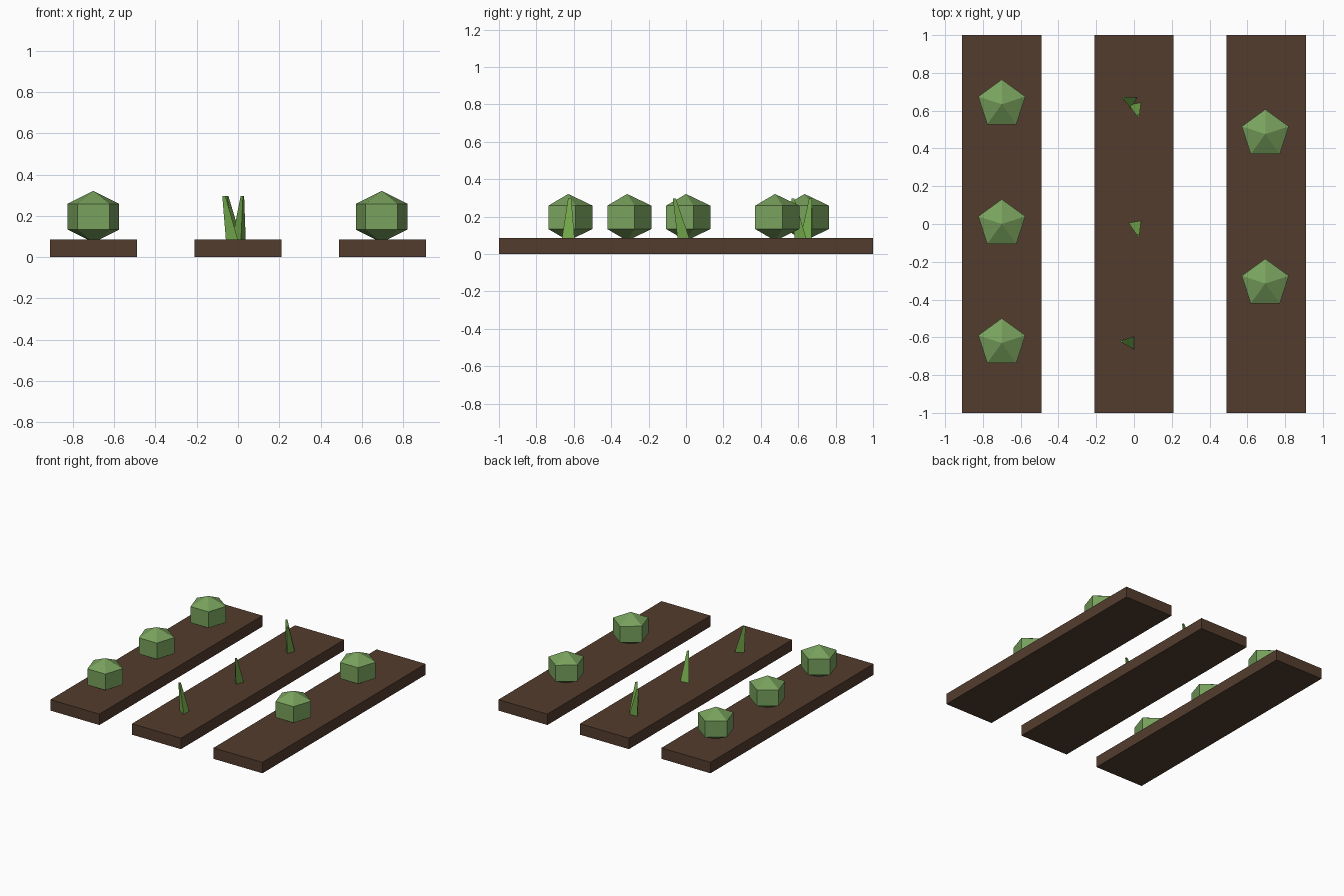
import bpy, bmesh, math
from mathutils import Vector

if "Cube" in bpy.data.objects:
    bpy.data.objects.remove(bpy.data.objects["Cube"])


def material(name, color):
    m = bpy.data.materials.new(name)
    m.diffuse_color = (*color, 1)
    m.use_nodes = True
    m.node_tree.nodes["Principled BSDF"].inputs["Base Color"].default_value = m.diffuse_color
    return m


SOIL = material("soil", (0.088, 0.046, 0.027))
CABBAGE = material("cabbage_green", (0.19, 0.36, 0.11))
LEAF = material("leaf_green", (0.17, 0.39, 0.07))


def add_object(name, bm, mat, loc):
    bmesh.ops.recalc_face_normals(bm, faces=bm.faces)
    mesh = bpy.data.meshes.new(name)
    bm.to_mesh(mesh)
    bm.free()
    mesh.materials.append(mat)
    obj = bpy.data.objects.new(name, mesh)
    obj.location = loc
    bpy.context.collection.objects.link(obj)
    return obj


def bed(x):
    bm = bmesh.new()
    bmesh.ops.create_cube(bm, size=1)
    bmesh.ops.scale(bm, vec=(0.42, 2, 0.085), verts=bm.verts)
    add_object("soil_bed", bm, SOIL, (x, 0, 0.0425))


def cabbage(x, y):
    # five-sided ball: two rings and two poles, one corner facing +y
    bm = bmesh.new()
    rings = [[bm.verts.new((0.131 * math.cos(a), 0.131 * math.sin(a), z))
              for a in (math.pi / 2 + i * math.tau / 5 for i in range(5))]
             for z in (-0.0625, 0.0625)]
    bottom, top = bm.verts.new((0, 0, -0.125)), bm.verts.new((0, 0, 0.125))
    for i in range(5):
        j = (i + 1) % 5
        bm.faces.new((rings[0][i], rings[0][j], rings[1][j], rings[1][i]))
        bm.faces.new((rings[0][j], rings[0][i], bottom))
        bm.faces.new((rings[1][i], rings[1][j], top))
    add_object("cabbage", bm, CABBAGE, (x, y, 0.196))


def leaf(base, tip, turn):
    # three-sided tapering blade leaning from base to tip
    bm = bmesh.new()
    rings = []
    for center, r in ((Vector((*base, 0.075)), 0.04), (Vector((*tip, 0.296)), 0.01)):
        rings.append([bm.verts.new(center + Vector((r * math.cos(a), r * math.sin(a), 0)))
                      for a in (math.radians(turn + 120 * i) for i in range(3))])
    for i in range(3):
        j = (i + 1) % 3
        bm.faces.new((rings[0][i], rings[0][j], rings[1][j], rings[1][i]))
    bm.faces.new(rings[0][::-1])
    bm.faces.new(rings[1])
    add_object("sprout_leaf", bm, LEAF, (0, 0, 0))


# Soil beds
for x in (-0.7, 0, 0.7):
    bed(x)

# Cabbages in the outer beds
for y in (-0.63, 0, 0.634):
    cabbage(-0.7, y)
for y in (-0.315, 0.476):
    cabbage(0.695, y)

# Sprouting leaves in the middle bed
leaf((0.007, -0.005), (0.022, -0.06), 40)
leaf((0.007, 0.62), (0.022, 0.573), 40)
leaf((-0.015, 0.65), (-0.055, 0.668), 30)
leaf((-0.018, -0.63), (-0.066, -0.622), 60)
